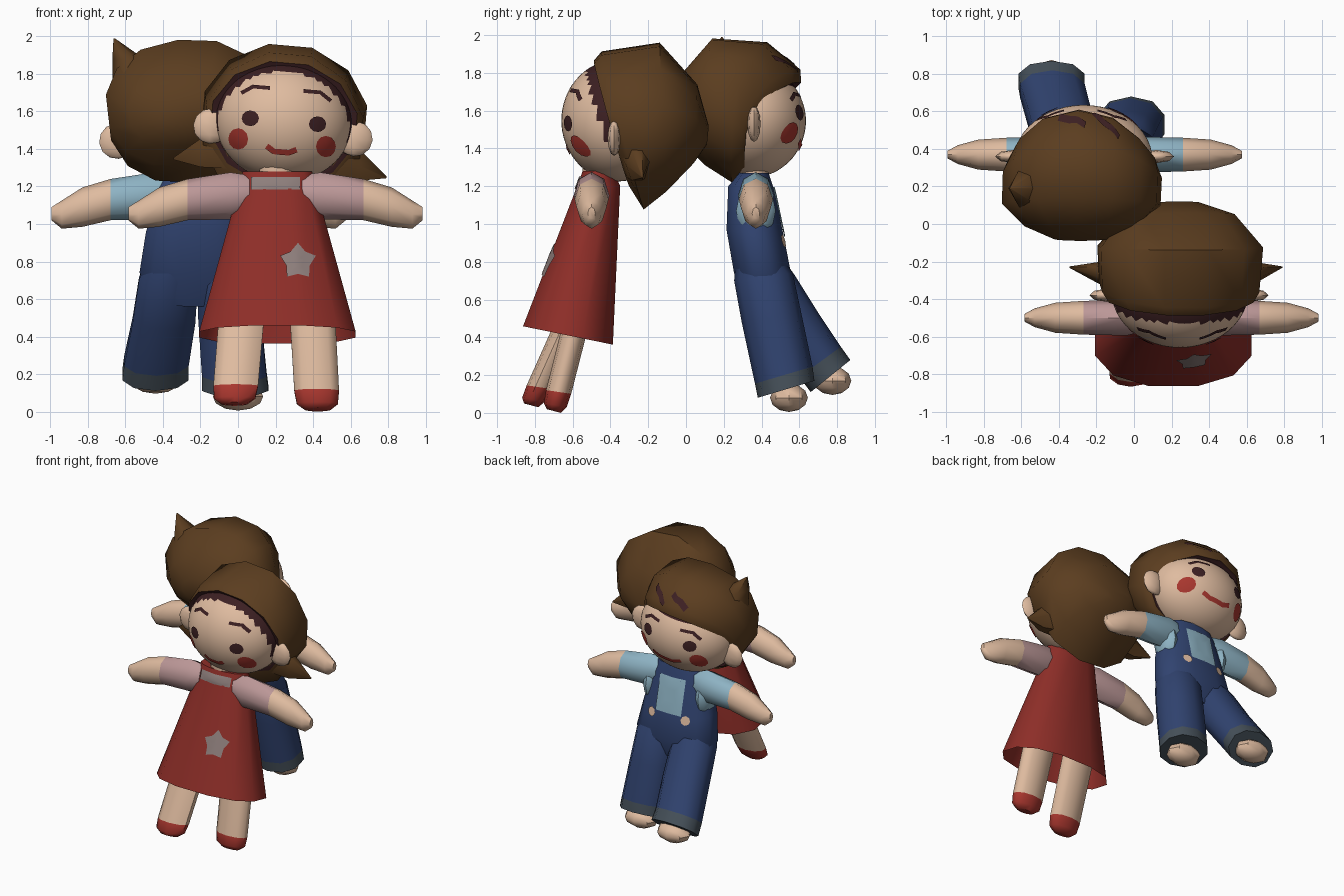
import bpy, bmesh, math
from mathutils import Vector, Matrix
from mathutils.bvhtree import BVHTree

cube = bpy.data.objects.get("Cube")
if cube:
    bpy.data.objects.remove(cube, do_unlink=True)

PALETTE = {
    "skin": (0.74, 0.50, 0.35), "dress_red": (0.27, 0.027, 0.021),
    "blush_red": (0.40, 0.038, 0.028), "hair_brown": (0.105, 0.047, 0.014),
    "denim_blue": (0.03, 0.056, 0.16), "cuff_grey": (0.06, 0.08, 0.10),
    "shirt_blue": (0.27, 0.45, 0.55), "sleeve_lilac": (0.50, 0.31, 0.31),
    "trim_grey": (0.27, 0.21, 0.20), "dark_plum": (0.045, 0.014, 0.016),
}
MATS = {}
for key, rgb in PALETTE.items():
    m = bpy.data.materials.new(key)
    m.use_nodes = True
    m.diffuse_color = (*rgb, 1)
    m.node_tree.nodes["Principled BSDF"].inputs["Base Color"].default_value = (*rgb, 1)
    MATS[key] = m


def finish(name, bm, colours, facing=None, angle=35):
    """Turn a bmesh into a shaded object; facing orients open plates."""
    bmesh.ops.recalc_face_normals(bm, faces=bm.faces)
    if facing:
        for f in bm.faces:
            f.normal_update()
            if f.normal.y * facing < 0:
                f.normal_flip()
    me = bpy.data.meshes.new(name)
    bm.to_mesh(me)
    bm.free()
    ob = bpy.data.objects.new(name, me)
    bpy.context.collection.objects.link(ob)
    for c in colours:
        me.materials.append(MATS[c])
    bpy.ops.object.select_all(action="DESELECT")
    ob.select_set(True)
    bpy.context.view_layer.objects.active = ob
    bpy.ops.object.shade_smooth_by_angle(angle=math.radians(angle))
    return ob


def ring(cx, front, back, hw, n=12, bend=1, box=1):
    """Slanted oval between two (y, z) points, hw wide each side of cx."""
    pts = []
    for i in range(n):
        a = 2 * math.pi * (i + 0.5) / n
        c, s = (math.copysign(abs(v) ** box, v) for v in (math.cos(a), math.sin(a)))
        t = (1 + s) / 2
        pts.append(Vector((cx + hw * c, back[0] + (front[0] - back[0]) * t ** bend,
                           back[1] + (front[1] - back[1]) * t)))
    return pts


def loft(name, rings, colours, caps=(True, True), paint=None, xf=None, angle=55):
    """Skin the rings; paint maps a segment number to a material index."""
    bm = bmesh.new()
    vs = [[bm.verts.new(xf @ p if xf else p) for p in r] for r in rings]
    n = len(rings[0])
    for k in range(len(vs) - 1):
        for i in range(n):
            j = (i + 1) % n
            f = bm.faces.new((vs[k][i], vs[k][j], vs[k + 1][j], vs[k + 1][i]))
            f.material_index = paint(k) if paint else 0
    for use, k, seg in ((caps[0], 0, 0), (caps[1], -1, len(vs) - 2)):
        if use:
            bm.faces.new(vs[k]).material_index = paint(seg) if paint else 0
    return finish(name, bm, colours, angle=angle)


def ball(name, centre, radii, colours, seg=8, rows=6, xf=None, paint=None):
    """Ellipsoid; paint maps a point relative to the centre to a material index."""
    bm = bmesh.new()
    bmesh.ops.create_uvsphere(bm, u_segments=seg, v_segments=rows, radius=1)
    bmesh.ops.scale(bm, vec=radii, verts=bm.verts)
    if paint:
        for f in bm.faces:
            f.material_index = paint(f.calc_center_median())
    mat = Matrix.Translation(centre)
    bmesh.ops.transform(bm, matrix=xf @ mat if xf else mat, verts=bm.verts)
    return finish(name, bm, colours, angle=40)


def on_surface(target, facing):
    me = target.data
    tree = BVHTree.FromPolygons([v.co for v in me.vertices], [p.vertices for p in me.polygons])

    def place(x, z):
        hit = tree.ray_cast(Vector((x, 3 * facing, z)), Vector((0, -facing, 0)))[0]
        hit = hit or tree.find_nearest(Vector((x, me.vertices[0].co.y, z)))[0]
        return hit + Vector((0, 0.008 * facing, 0))
    return place


def patch(name, target, facing, centre, outline, colour):
    """Thin plate laid on a surface, filled in rings about its centre."""
    place, bm = on_surface(target, facing), bmesh.new()
    cx, cz = centre
    mid, n = bm.verts.new(place(cx, cz)), len(outline)
    rows = [[bm.verts.new(place(cx + x * t, cz + z * t)) for x, z in outline] for t in (0.35, 0.7, 1)]
    for i in range(n):
        j = (i + 1) % n
        bm.faces.new((mid, rows[0][i], rows[0][j]))
        for a, b in zip(rows, rows[1:]):
            bm.faces.new((a[i], a[j], b[j], b[i]))
    finish(name, bm, [colour], facing)


def stroke(name, target, facing, path, width, colour):
    """Thin painted line along (x, z) points."""
    place, bm = on_surface(target, facing), bmesh.new()
    pts = [Vector(a).lerp(Vector(b), t / 4) for a, b in zip(path, path[1:]) for t in range(4)]
    pts.append(Vector(path[-1]))
    prev = None
    for i, p in enumerate(pts):
        d = (pts[min(i + 1, len(pts) - 1)] - pts[max(i - 1, 0)]).normalized()
        off = Vector((-d.y, d.x)) * width / 2
        pair = [bm.verts.new(place(*(p + off))), bm.verts.new(place(*(p - off)))]
        if prev:
            bm.faces.new((prev[0], prev[1], pair[1], pair[0]))
        prev = pair
    finish(name, bm, [colour], facing)


def oval(rx, rz, n=12):
    return [(rx * math.cos(2 * math.pi * i / n), rz * math.sin(2 * math.pi * i / n)) for i in range(n)]


def box(hx, hz):
    return [(-hx, -hz), (0, -hz), (hx, -hz), (hx, 0), (hx, hz), (0, hz), (-hx, hz), (-hx, 0)]


def arms(who, cx, cy, sleeve):
    """Sleeve, forearm and mitten hand; (reach, z, half height, half depth)."""
    rows = [(0.14, 1.16, .10, .07), (0.24, 1.15, .125, .095), (0.47, 1.13, .11, .09),
            (0.62, 1.09, .105, .08), (0.73, 1.05, .075, .05), (0.785, 1.055, .035, .02)]
    for side, s in (("left", 1), ("right", -1)):
        rings = [[Vector((cx + s * d, cy + ry * math.cos(i * math.pi / 4), z + rz * math.sin(i * math.pi / 4)))
                  for i in range(8)] for d, z, rz, ry in rows]
        loft(f"{who}_{side}_arm", rings, [sleeve, "skin"], paint=lambda k: int(k > 1))


def head(who, c, radii, facing, tilt, smile, lift, brow, scalp):
    """Face with dark hairline, ears and painted features, rolled about the head centre."""
    xf = Matrix.Translation(c) @ Matrix.Rotation(math.radians(tilt), 4, "Y") @ Matrix.Translation(-c)
    face = ball(f"{who}_head", c, radii, ["skin", "dark_plum"], 48, 36, xf, scalp)

    def at(x, z):
        p = xf @ (c + Vector((x, 0, z + lift)))
        return p.x, p.z
    for side, s in (("left", 1), ("right", -1)):
        ball(f"{who}_{side}_ear", c + Vector((s * 0.385, .02 * facing, -0.06)), (.095, .035, .095), ["skin"], xf=xf)
        patch(f"{who}_{side}_eye", face, facing, at(s * .18, 0), oval(.046, .042), "dark_plum")
        patch(f"{who}_{side}_cheek", face, facing, at(s * .235, -.115), oval(.053, .057), "blush_red")
        stroke(f"{who}_{side}_brow", face, facing,
               [at(s * x, brow + z) for x, z in ((.24, -.04), (.18, 0), (.09, 0))], .02, "dark_plum")
    stroke(f"{who}_mouth", face, facing,
           [at(x * smile, z) for x, z in ((-.08, -.14), (-.04, -.165), (.04, -.165), (.08, -.145))], .03, "blush_red")
    return xf


# ---- Girl, facing the front ----
gx = 0.21
gc = Vector((0.245, -0.36, 1.548))
gxf = head("girl", gc, (.365, .30, .322), -1, 5, 1, 0, .17,
           lambda p: int(p.z > -.1 and -p.y < .085 + .34 * p.z))
hair_rows = [((-.46, 1.82), (-.30, 1.24), .345), ((-.49, 1.87), (-.30, 1.20), .40),
             ((-.45, 1.92), (-.22, 1.07), .435), ((-.14, 1.965), (-.10, 1.17), .45),
             ((.06, 1.74), (.04, 1.32), .30), ((.12, 1.52), (.11, 1.42), .11)]
loft("girl_hair", [ring(gc.x, t, b, w) for t, b, w in hair_rows], ["hair_brown", "dark_plum"],
     paint=lambda k: int(k == 0), xf=gxf)
for side, s in (("left", 1), ("right", -1)):
    flip = [[gc + Vector((s * d, y + r * .6 * math.cos(i * math.pi / 3), z + r * math.sin(i * math.pi / 3)))
             for i in range(6)] for d, y, z, r in ((.28, .10, -.13, .17), (.42, .10, -.2, .095), (.57, .13, -.25, .006))]
    loft(f"girl_{side}_hair_flip", flip, ["hair_brown"], xf=gxf, angle=65)
loft("girl_neck", [ring(gx, (-.55, z), (-.42, z), .10) for z in (1.15, 1.32)], ["skin"])
dress = loft("girl_dress", [ring(gx, f, b, w, 12, 1, .85) for f, b, w in
             (((-.55, 1.28), (-.38, 1.28), .19), ((-.58, 1.20), (-.345, 1.2), .21), ((-.87, .46), (-.38, .36), .43))],
             ["dress_red"], caps=(True, False))
patch("girl_collar", dress, -1, (0.20, 1.218), box(.13, .033), "trim_grey")
star = [((.10 if i % 2 == 0 else .066) * math.sin(i * math.pi / 5),
         (.10 if i % 2 == 0 else .066) * math.cos(i * math.pi / 5)) for i in range(10)]
patch("girl_star", dress, -1, (0.32, 0.80), star, "trim_grey")
arms("girl", gx - .01, -0.5, "sleeve_lilac")

for side, hip, foot in (("left", (.39, -.54, .65), (.425, -.70, .02)), ("right", (.03, -.55, .65), (-.02, -.82, .05))):
    a, b = Vector(hip), Vector(foot)
    rings = []
    for t, r in ((0, 1), (.84, .98), (.95, .9), (1, .55)):
        p = a.lerp(b, t)
        rings.append(ring(p.x, (p.y - .068 * r, p.z), (p.y + .068 * r, p.z - .02), .128 * r, 10))
    loft(f"girl_{side}_leg", rings, ["skin", "blush_red"], paint=lambda k: int(k > 0))

# ---- Boy, facing the back ----
bx = -0.21
bc = Vector((-0.27, 0.34, 1.545))
bxf = head("boy", bc, (.37, .295, .30), 1, -6.5, 1.5, .025, .10, lambda p: int(p.z > .165))
hair_rows = [((.55, 1.73), (.31, 1.28), .34), ((.61, 1.75), (.31, 1.26), .375), ((.605, 1.82), (.29, 1.25), .40),
             ((.43, 1.965), (.24, 1.22), .425), ((.14, 1.985), (.10, 1.31), .425),
             ((-.02, 1.80), (-.01, 1.42), .31), ((-.09, 1.68), (-.08, 1.5), .15)]
hair = loft("boy_hair", [ring(bc.x, t, b, w, 14, 3.5, .88) for t, b, w in hair_rows], ["hair_brown", "dark_plum"],
            paint=lambda k: int(k == 0), xf=bxf)
for i, x in enumerate((-.40, -.22)):
    stroke(f"boy_fringe_strand_{i + 1}", hair, 1, [(x, 1.81), (x + .06, 1.85), (x + .14, 1.88)], .03, "dark_plum")
tuft = [[Vector((x + r * math.cos(i * math.pi / 3), .19 + r * math.sin(i * math.pi / 3), z)) for i in range(6)]
        for x, z, r in ((-.52, 1.74, .15), (-.585, 1.88, .085), (-.66, 1.99, .004))]
loft("boy_hair_tuft", tuft, ["hair_brown"], angle=65)
loft("boy_neck", [ring(bx, (.44, z), (.28, z), .10) for z in (1.15, 1.32)], ["skin"])

# Overalls: one torso and two trouser legs with cuffs
torso = loft("boy_overalls", [ring(bx, f, b, w, 12, 1, .85) for f, b, w in
             (((.44, 1.27), (.28, 1.27), .18), ((.47, 1.18), (.22, 1.2), .225), ((.525, .92), (.21, .97), .29),
              ((.56, .74), (.25, .74), .325), ((.52, .6), (.34, .56), .22))], ["denim_blue"])
legs = (("right", [(-.10, (.44, .92), (.27, .90), .12), (-.06, (.565, .74), (.255, .70), .165),
                   (-.045, (.61, .53), (.295, .48), .175),
                   (-.02, (.67, .245), (.365, .155), .18), (-.015, (.68, .17), (.38, .08), .185)],
         (0, .545, .08)),
        ("left", [(-.33, (.44, .92), (.27, .90), .12), (-.37, (.575, .73), (.27, .69), .165),
                  (-.395, (.70, .53), (.42, .44), .175),
                  (-.435, (.82, .35), (.60, .19), .18), (-.44, (.87, .28), (.66, .11), .185)],
         (-.44, .775, .17)))
for side, rows, foot in legs:
    loft(f"boy_{side}_trouser", [ring(x, f, b, w, 10, 1, .9) for x, f, b, w in rows],
         ["denim_blue", "cuff_grey"], paint=lambda k: int(k == 3))
    ball(f"boy_{side}_foot", foot, (.135, .10, .075), ["skin"])
arms("boy", bx, 0.37, "shirt_blue")
for side, s in (("left", -1), ("right", 1)):
    ball(f"boy_{side}_shirt_side", (bx + s * .225, .37, 1.07), (.062, .105, .135), ["shirt_blue"], 10)
    patch(f"boy_{side}_strap_button", torso, 1, (bx + s * .145, .91), oval(.035, .035, 8), "skin")
patch("boy_shirt_front", torso, 1, (bx, 1.065), box(.11, .13), "shirt_blue")
